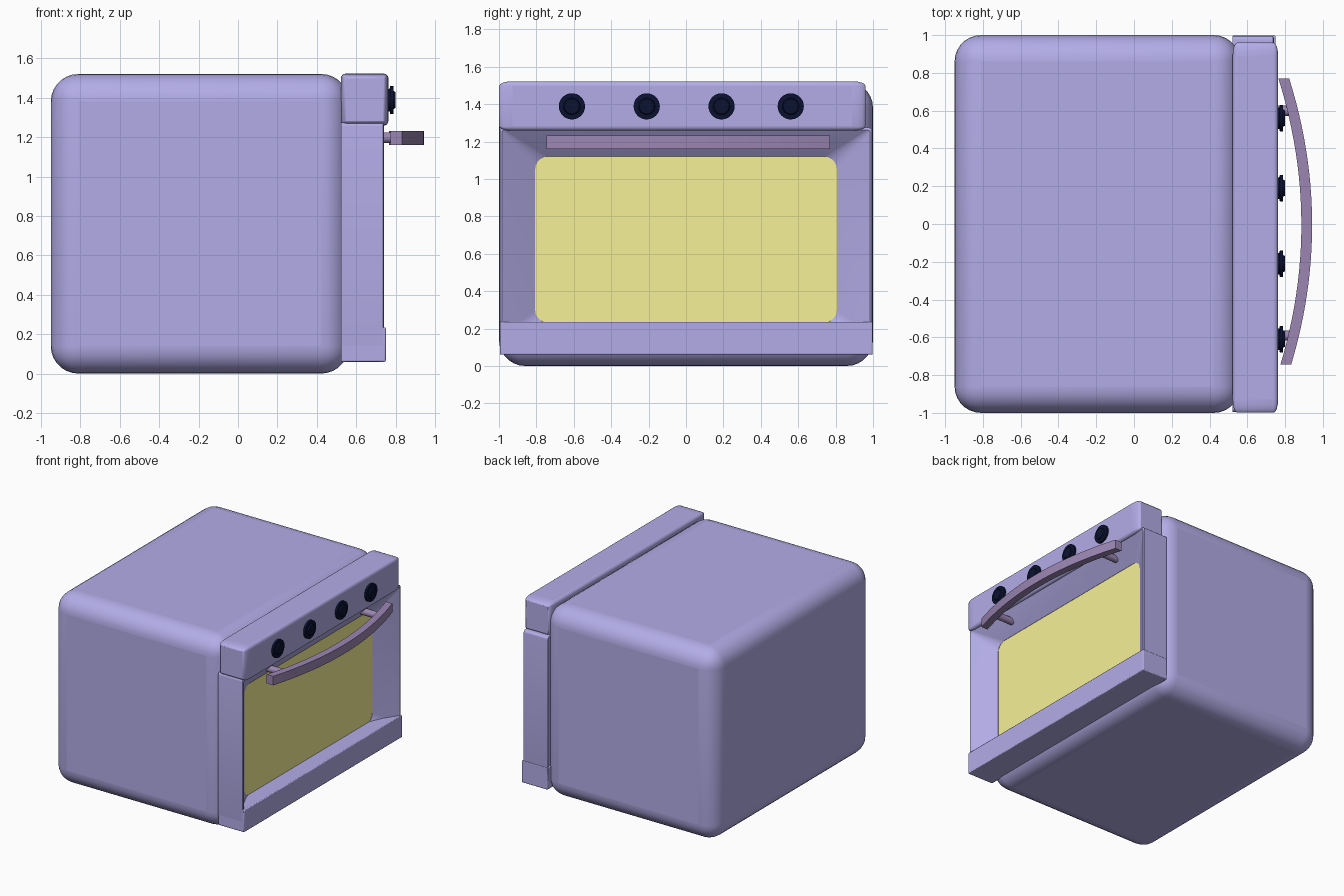
import bpy, bmesh, math

if "Cube" in bpy.data.objects:
    bpy.data.objects.remove(bpy.data.objects["Cube"])


def material(name, rgb):
    m = bpy.data.materials.new(name)
    m.diffuse_color = (*rgb, 1)
    m.use_nodes = True
    m.node_tree.nodes["Principled BSDF"].inputs["Base Color"].default_value = m.diffuse_color
    return m


LILAC = material("lilac", (0.45, 0.415, 0.80))
YELLOW = material("yellow_glass", (0.92, 0.88, 0.31))
NAVY = material("dark_navy", (0.003, 0.006, 0.03))
MAUVE = material("mauve", (0.33, 0.24, 0.45))


def finish(name, bm, mat, bevel=0, segs=4):
    bmesh.ops.recalc_face_normals(bm, faces=bm.faces[:])
    me = bpy.data.meshes.new(name)
    bm.to_mesh(me)
    bm.free()
    ob = bpy.data.objects.new(name, me)
    bpy.context.collection.objects.link(ob)
    me.materials.append(mat)
    if bevel:
        mod = ob.modifiers.new("bevel", 'BEVEL')
        mod.width, mod.segments = bevel, segs
    bpy.ops.object.select_all(action='DESELECT')
    ob.select_set(True)
    bpy.context.view_layer.objects.active = ob
    bpy.ops.object.shade_smooth_by_angle(angle=math.radians(35))
    return ob


def box(name, x, y, z, mat, bevel=0, segs=4):
    bm = bmesh.new()
    bmesh.ops.create_cube(bm, size=1)
    for v in bm.verts:
        v.co = [(a + b) / 2 + c * (b - a) for (a, b), c in zip((x, y, z), v.co)]
    return finish(name, bm, mat, bevel, segs)


def bridge(bm, rings, closed=False):
    pairs = list(zip(rings, rings[1:])) + ([(rings[-1], rings[0])] if closed else [])
    for a, b in pairs:
        for i in range(len(a)):
            j = (i + 1) % len(a)
            bm.faces.new((a[i], a[j], b[j], b[i]))


def lathe_x(name, profile, y, z, mat, n=32):
    """Closed solid of (x, radius) rings around an axis along x."""
    bm = bmesh.new()
    rings = [[bm.verts.new((x, y + r * math.cos(2 * math.pi * i / n),
                            z + r * math.sin(2 * math.pi * i / n)))
              for i in range(n)] for x, r in profile]
    bridge(bm, rings)
    bm.faces.new(rings[0])
    bm.faces.new(rings[-1])
    return finish(name, bm, mat)


def rounded_rect(bm, x, hy, z0, z1, r, n=5):
    ring = []
    corners = [(hy - r, z1 - r), (-hy + r, z1 - r), (-hy + r, z0 + r), (hy - r, z0 + r)]
    for k, (cy, cz) in enumerate(corners):
        for i in range(n + 1):
            a = math.pi / 2 * (k + i / n)
            ring.append(bm.verts.new((x, cy + r * math.cos(a), cz + r * math.sin(a))))
    return ring


# Main oven body (its front edge runs into the door) and the window
box("oven_body", (-0.95, 0.562), (-1, 1), (0, 1.52), LILAC, 0.14, 7)
box("window", (0.57, 0.62), (-0.82, 0.82), (0.22, 1.13), YELLOW)

# Door frame with walls sloping in towards the window
bm = bmesh.new()
bridge(bm, [
    rounded_rect(bm, 0.522, 0.995, 0.12, 1.275, 0.02),
    rounded_rect(bm, 0.735, 0.995, 0.12, 1.275, 0.02),
    rounded_rect(bm, 0.740, 0.985, 0.15, 1.262, 0.015),
    rounded_rect(bm, 0.622, 0.807, 0.23, 1.12, 0.07),
    rounded_rect(bm, 0.580, 0.807, 0.23, 1.12, 0.07),
], closed=True)
finish("door_frame", bm, LILAC)

# Bottom bar, and control panel with bevels stretched along its length
box("bottom_bar", (0.522, 0.75), (-0.995, 0.998), (0.06, 0.235), LILAC, 0.006, 2)
panel = box("control_panel", (0.522, 0.763), (-0.333, 0.32), (1.258, 1.522), LILAC, 0.024, 4)
panel.scale.y = 3

# Knobs
for i, y in enumerate((-0.61, -0.21, 0.19, 0.56)):
    lathe_x(f"knob_{i + 1}", [(0.75, 0.055), (0.77, 0.058), (0.772, 0.07),
                              (0.788, 0.07), (0.79, 0.045), (0.80, 0.04)], y, 1.388, NAVY)

# Bowed handle with a rectangular section and square-cut ends
bm = bmesh.new()
rings, N = [], 24
for i in range(N + 1):
    t = -1 + 2 * i / N
    x = 0.914 - 0.116 * t * t - 0.005 * t
    rings.append([bm.verts.new((x + d, 0.012 + 0.757 * t, z))
                  for d, z in ((-0.028, 1.16), (0.029, 1.16), (0.029, 1.232), (-0.028, 1.232))])
bridge(bm, rings)
bm.faces.new(rings[0])
bm.faces.new(rings[-1])
finish("handle", bm, MAUVE)

# Handle mounts
for side, y in (("left", -0.59), ("right", 0.60)):
    lathe_x(f"handle_mount_{side}", [(0.67, 0.027), (0.83, 0.027)], y, 1.197, MAUVE, 20)
